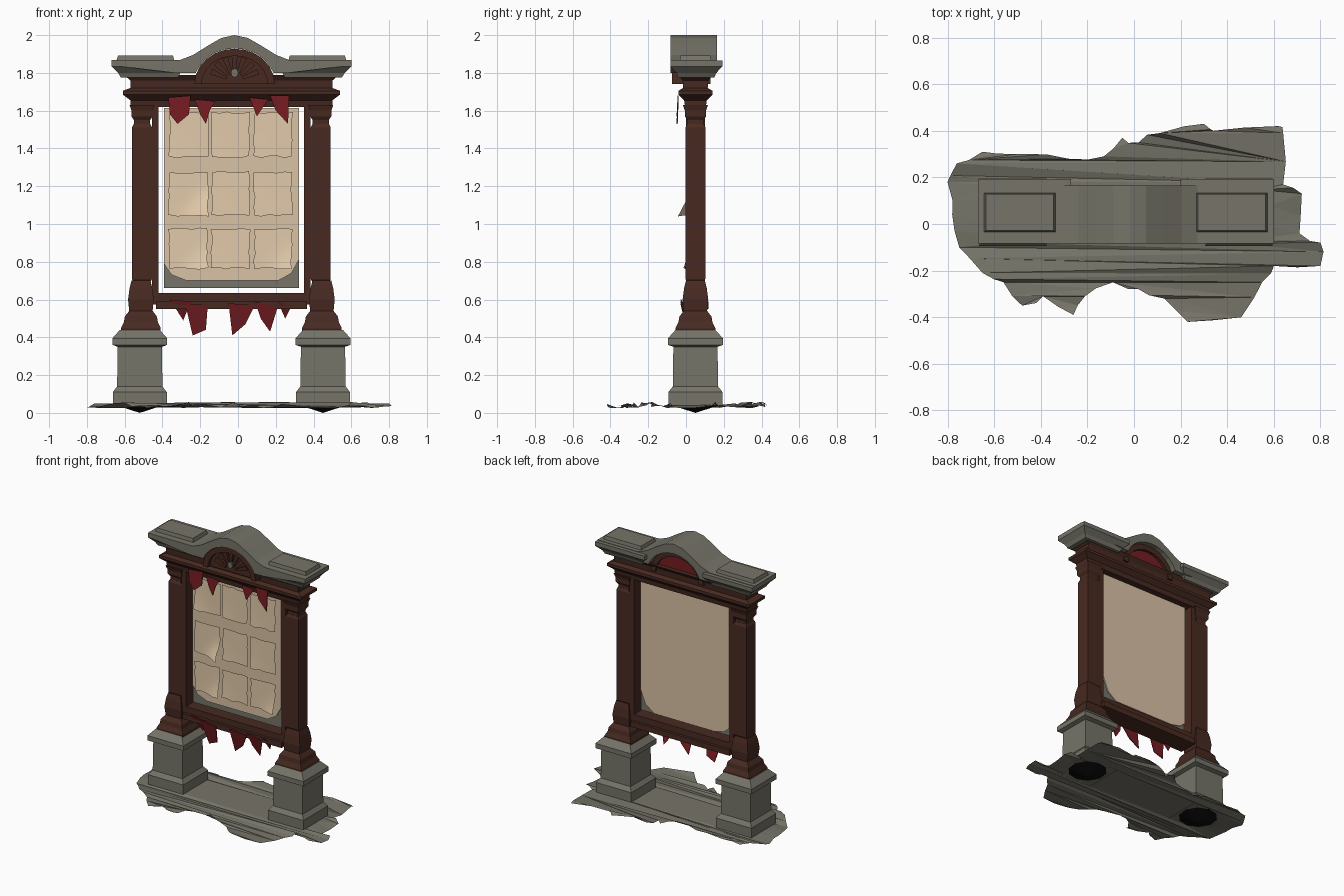
import bpy, bmesh, math, random
from mathutils import Vector

if "Cube" in bpy.data.objects:
    bpy.data.objects.remove(bpy.data.objects["Cube"])

random.seed(4)
C = -0.035      # centre line of the board
AX = -0.018     # centre line of the arch
YC = 0.05       # depth centre of the structure


def material(name, col):
    m = bpy.data.materials.new(name)
    m.diffuse_color = (*col, 1)
    m.use_nodes = True
    m.node_tree.nodes["Principled BSDF"].inputs["Base Color"].default_value = m.diffuse_color
    return m


STONE = material("grey stone", (0.18, 0.174, 0.14))
WOOD = material("dark red wood", (0.064, 0.023, 0.015))
RED = material("red cloth", (0.18, 0.012, 0.016))
TAN = material("tan board", (0.70, 0.54, 0.38))
PAPER = material("pale paper", (0.76, 0.59, 0.40))
BLACK = material("black shadowed soil", (0.004, 0.004, 0.004))


def finish(name, bm, mat, recalc=True):
    if recalc:
        bmesh.ops.recalc_face_normals(bm, faces=bm.faces)
    me = bpy.data.meshes.new(name)
    bm.to_mesh(me)
    bm.free()
    me.materials.append(mat)
    ob = bpy.data.objects.new(name, me)
    bpy.context.collection.objects.link(ob)
    return ob


def loft(name, cx, cy, rows, mat, bottom=True):
    """Stack of rectangles (half x, half y, z) joined into a turned block."""
    bm = bmesh.new()
    rings = [[bm.verts.new((cx + sx * hx, cy + sy * hy, z))
              for sx, sy in ((-1, -1), (1, -1), (1, 1), (-1, 1))] for hx, hy, z in rows]
    for a, b in zip(rings, rings[1:]):
        for i in range(4):
            bm.faces.new((a[i], a[(i + 1) % 4], b[(i + 1) % 4], b[i]))
    bm.faces.new(rings[-1])
    if bottom:
        bm.faces.new(rings[0][::-1])
    return finish(name, bm, mat, recalc=False)


def square(name, cx, rows, mat, bottom=True):
    return loft(name, cx, YC, [(h, h, z) for h, z in rows], mat, bottom)


def box(name, x0, x1, y0, y1, z0, z1, mat):
    hx, hy = (x1 - x0) / 2, (y1 - y0) / 2
    return loft(name, (x0 + x1) / 2, (y0 + y1) / 2, [(hx, hy, z0), (hx, hy, z1)], mat)


def prism(name, pts, y0, y1, mat):
    """Outline in x, z pushed through the depth."""
    bm = bmesh.new()
    f = bm.faces.new([bm.verts.new((x, y0, z)) for x, z in pts])
    r = bmesh.ops.extrude_face_region(bm, geom=[f])
    for v in r["geom"]:
        if isinstance(v, bmesh.types.BMVert):
            v.co.y = y1
    return finish(name, bm, mat)


def arc(a, b, n=12, zc=1.74):
    return [(AX + a * math.cos(math.pi * i / n), zc + b * math.sin(math.pi * i / n))
            for i in range(n + 1)]


# broken paving sheet with black patches under the pedestals
outline = [(-.80, .18), (-.76, .26), (-.65, .31), (-.50, .30), (-.28, .28), (-.13, .29),
           (-.05, .37), (.02, .35), (.11, .39), (.30, .43), (.34, .40), (.62, .42), (.64, .39),
           (.64, .17), (.72, .13), (.71, -.04), (.80, -.08), (.80, -.18), (.60, -.18),
           (.55, -.25), (.46, -.40), (.23, -.42), (.13, -.32), (.02, -.28), (-.09, -.25),
           (-.21, -.31), (-.26, -.39), (-.39, -.31), (-.48, -.35), (-.56, -.25),
           (-.65, -.21), (-.75, -.10), (-.78, .04)]
ragged = []
for i, p in enumerate(outline):
    q = outline[(i + 1) % len(outline)]
    ragged += [p, ((p[0] + q[0]) / 2 + random.uniform(-.015, .015),
                   (p[1] + q[1]) / 2 + random.uniform(-.015, .015))]
bm = bmesh.new()
loops = [[bm.verts.new((x, y, 0)) for x, y in ragged]]
for s in (-1, 1):
    loops.append([bm.verts.new((C + s * .485 + .132 * math.cos(k * math.pi / 5 + .2),
                                YC + .132 * math.sin(k * math.pi / 5 + .2), 0)) for k in range(10)])
edges = [bm.edges.new((lp[i - 1], lp[i])) for lp in loops for i in range(len(lp))]
bmesh.ops.triangle_fill(bm, edges=edges, use_beauty=False, normal=(0, 0, 1))
for lp in loops[1:]:
    bm.faces.new(lp).material_index = 1
for v in loops[0]:
    v.co.z = random.uniform(.025, .058)
for lp in loops[1:]:
    for v in lp:
        v.co.z = .042
bm.normal_update()
for f in bm.faces:
    if f.normal.z < 0:
        f.normal_flip()
# soil sags a little under each pedestal
bmesh.ops.poke(bm, faces=[f for f in bm.faces if f.material_index == 1])
for v in bm.verts:
    if v.co.z < .0421 and all(f.material_index == 1 for f in v.link_faces):
        v.co.z = 0
finish("paving", bm, STONE, recalc=False).data.materials.append(BLACK)

for side, s in (("left", -1), ("right", 1)):
    # stone pedestal
    square(side + "_pedestal", C + s * .485,
           [(.143, .04), (.143, .11), (.12, .14), (.117, .35), (.145, .36),
            (.145, .395), (.105, .44)], STONE, bottom=False)
    # wooden foot, shaft and capital
    px = C + s * .473
    square(side + "_post_foot", px + s * .006,
           [(.105, .425), (.105, .45), (.09, .48), (.085, .51), (.062, .54), (.068, .60),
            (.06, .66), (.05, .70)], WOOD)
    square(side + "_post_shaft", px, [(.044, .69), (.053, .71), (.053, 1.51), (.044, 1.53)], WOOD)
    square(side + "_post_capital", px,
           [(.043, 1.52), (.043, 1.55), (.056, 1.57), (.056, 1.60), (.066, 1.63)], WOOD)
    # frame stile
    a, b = sorted((C + s * .385, C + s * .42))
    box(side + "_frame_stile", a, b, 0.0, .10, .58, 1.66, WOOD)
    # flared stone cornice block with a raised slab on top
    loft(side + "_cornice", C + s * .435, .055,
         [(.15, .095, 1.775), (.165, .105, 1.80), (.2, .138, 1.835), (.2, .138, 1.865)], STONE)
    loft(side + "_cornice_slab", C + s * .455, YC,
         [(.155, .085, 1.86), (.145, .078, 1.893)], STONE)

# frame rails
box("frame_bottom_rail", C - .42, C + .42, 0.0, .10, .575, .635, WOOD)
box("frame_bottom_moulding", C - .40, C + .40, -.02, .12, .55, .59, WOOD)
box("frame_top_rail", C - .42, C + .42, 0.0, .10, 1.635, 1.68, WOOD)

# entablature
loft("lower_beam", C, YC, [(.535, .055, 1.62), (.535, .06, 1.655), (.575, .09, 1.685),
                           (.575, .09, 1.705), (.535, .065, 1.72), (.535, .068, 1.76),
                           (.57, .09, 1.79)], WOOD)

# arched stone roof
hump = [(.29, 1.868), (.22, 1.895), (.14, 1.945), (.07, 1.985)]
top = ([(C - .635, 1.868)] + [(AX - x, z) for x, z in hump] + [(AX, 2.0)]
       + [(AX + x, z) for x, z in hump[::-1]] + [(C + .635, 1.868)])
under = [p for p in arc(.215, .19) if p[1] > 1.81]
prism("arched_roof", top + [(C + .635, 1.84), (C + .3, 1.80), (AX + .206, 1.80)] + under
      + [(AX - .206, 1.80), (C - .3, 1.80), (C - .635, 1.84)], -.083, .165, STONE)

# arched wooden gable with fan ribs, red panel on the back
prism("gable_panel", arc(.19, .165), -.045, .10, WOOD)
prism("gable_ring", arc(.213, .188) + arc(.175, .15)[::-1], -.075, .13, WOOD)
prism("gable_back_panel", arc(.19, .165), .10, .108, RED)
for k in range(1, 8):
    t = math.pi * k / 8
    d, n = Vector((math.cos(t), math.sin(t))), Vector((-math.sin(t), math.cos(t)))
    o = Vector((AX, 1.755))
    rib = [o + d * .045 - n * .007, o + d * .135 - n * .016,
           o + d * .135 + n * .016, o + d * .045 + n * .007]
    prism("gable_rib_%d" % k, [tuple(p) for p in rib], -.06, -.04, WOOD)
prism("gable_boss", [(AX + .02 * math.cos(k * math.pi / 4), 1.80 + .024 * math.sin(k * math.pi / 4))
                     for k in range(8)], -.068, -.04, STONE)

# notice board: stone core with worn tan faces
W = .357
box("board_core", C - W, C + W, .042, .058, .66, 1.615, STONE)


def face_outline(bottom, cl, cr):
    return [(C - W, 1.615), (C + W, 1.615), (C + W, bottom + cr), (C + W - .04, bottom + cr * .35),
            (C + W - .11, bottom), (C - W + .12, bottom), (C - W + .04, bottom + cl * .35),
            (C - W, bottom + cl)]


prism("board_front_face", face_outline(.70, .09, .11), .034, .043, TAN)
prism("board_back_face", face_outline(.665, .05, .15), .057, .066, TAN)


def paper(name, x0, x1, z0, z1, curl):
    """Sheet with ragged outline; curl lists corners (u, v) with their lift."""
    bm = bmesh.new()
    n = 5
    g = []
    for j in range(n + 1):
        for i in range(n + 1):
            u, v = i / n, j / n
            y = .022
            for cu, cv, lift in curl:
                w = max(0, 1 - (abs(u - cu) + abs(v - cv)) / .8)
                y -= lift * w * w
            r = .006 if i in (0, n) or j in (0, n) else 0
            g.append(bm.verts.new((x0 + u * (x1 - x0) + random.uniform(-r, r), y,
                                   z0 + v * (z1 - z0) + random.uniform(-r, r))))
    for j in range(n):
        for i in range(n):
            a = j * (n + 1) + i
            bm.faces.new((g[a], g[a + 1], g[a + n + 2], g[a + n + 1]))
    ob = finish(name, bm, PAPER, recalc=False)
    bpy.context.view_layer.objects.active = ob
    ob.select_set(True)
    bpy.ops.object.shade_smooth_by_angle(angle=math.radians(40))
    ob.select_set(False)


# nine notices in three rows
curls = {(0, 1): [(1, 0, .065)], (0, 2): [(1, 0, .035)], (2, 2): [(1, 0, .03)], (0, 0): [(0, 0, .015)]}
for c, (x0, x1) in enumerate(((-.365, -.16), (-.14, .06), (.085, .285))):
    for r, (z0, z1) in enumerate(((1.355, 1.59), (1.045, 1.275), (.765, .975))):
        paper("notice_%d_%d" % (r, c), x0, x1, z0, z1, curls.get((c, r), [(0, 0, .006)]))


def rag(name, pts, y0, y1):
    """Torn cloth hanging from y0 at the top to y1 at the tip."""
    zs = [p[1] for p in pts]
    bm = bmesh.new()
    front, back = ([bm.verts.new((x, y0 + (y1 - y0) * (max(zs) - z) / (max(zs) - min(zs)) + d, z))
                    for x, z in pts] for d in (0, .006))
    bm.faces.new(front)
    bm.faces.new(back[::-1])
    for i in range(len(pts)):
        bm.faces.new((front[i - 1], front[i], back[i], back[i - 1]))
    finish(name, bm, RED)


# torn red cloth above and below the board
for i, p in enumerate(([(-.37, 1.67), (-.25, 1.68), (-.26, 1.58), (-.32, 1.53), (-.36, 1.58)],
                       [(-.23, 1.66), (-.12, 1.65), (-.15, 1.60), (-.17, 1.53), (-.20, 1.58)],
                       [(.06, 1.67), (.16, 1.66), (.10, 1.57)],
                       [(.17, 1.68), (.27, 1.68), (.265, 1.53), (.20, 1.60)])):
    rag("top_cloth_%d" % i, p, -.045, -.05)
for i, p in enumerate(([(-.36, .60), (-.25, .59), (-.29, .49)],
                       [(-.28, .58), (-.16, .57), (-.17, .44), (-.24, .41)],
                       [(-.05, .58), (.09, .57), (.04, .47), (-.03, .41)],
                       [(.09, .59), (.21, .56), (.17, .43), (.12, .50)],
                       [(.21, .59), (.28, .56), (.25, .50)])):
    rag("bottom_cloth_%d" % i, p, -.03, .01)
